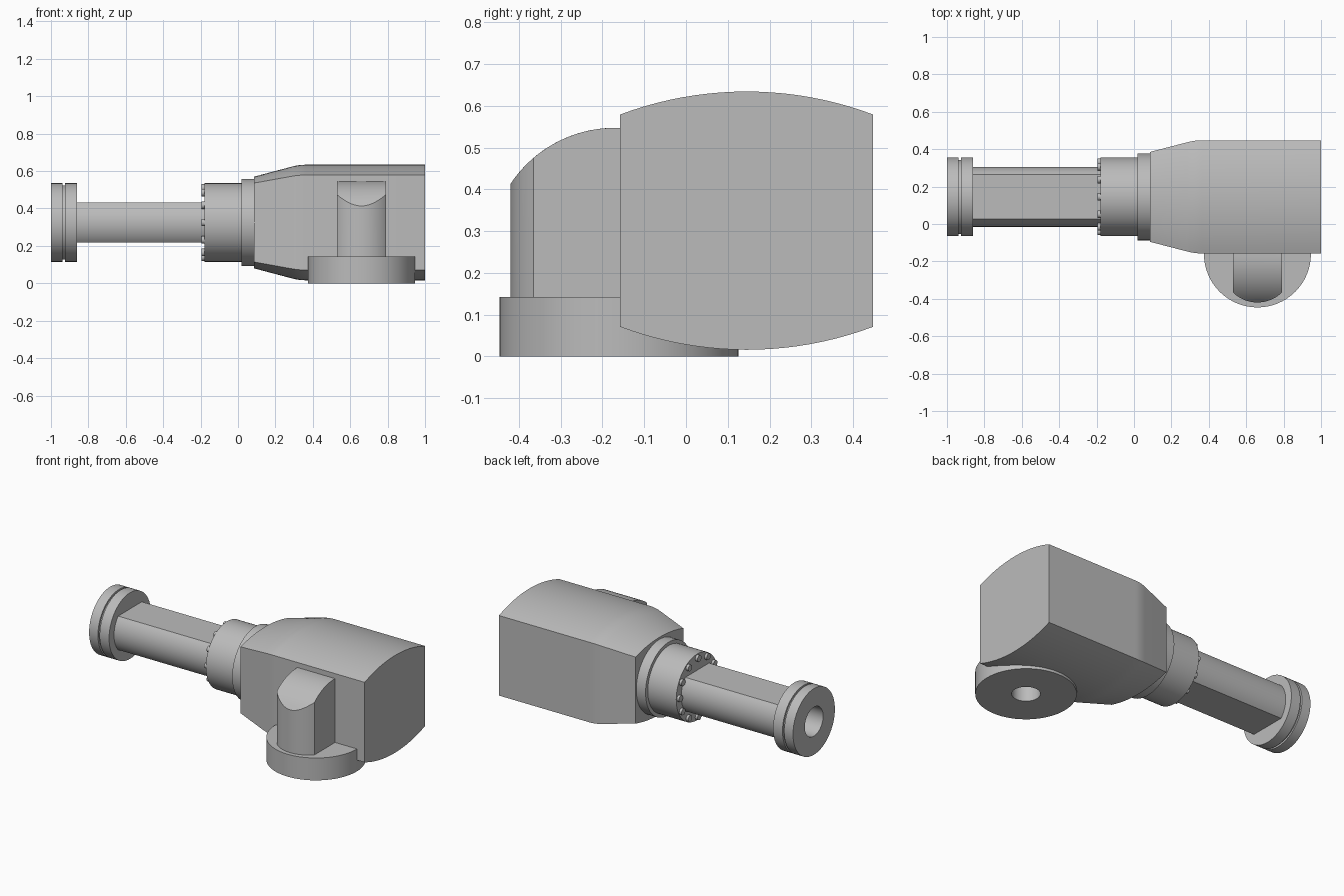
import bpy, bmesh
from math import sin, cos, pi, sqrt, asin, radians
from mathutils import Matrix, Vector

default = bpy.data.objects.get("Cube")
if default:
    bpy.data.objects.remove(default, do_unlink=True)

grey = bpy.data.materials.new("machine grey")
grey.use_nodes = True
grey.diffuse_color = (0.5, 0.5, 0.5, 1)
grey.node_tree.nodes["Principled BSDF"].inputs["Base Color"].default_value = (0.5, 0.5, 0.5, 1)

AXIS_Y, AXIS_Z = 0.145, 0.325      # centre of the horizontal spindle
BASE_X, BASE_Y = 0.66, -0.16       # centre of the mounting base


def finish(name, bm, angle=25):
    bmesh.ops.remove_doubles(bm, verts=bm.verts, dist=1e-5)
    bmesh.ops.recalc_face_normals(bm, faces=bm.faces)
    mesh = bpy.data.meshes.new(name)
    bm.to_mesh(mesh)
    bm.free()
    mesh.materials.append(grey)
    ob = bpy.data.objects.new(name, mesh)
    bpy.context.collection.objects.link(ob)
    bpy.ops.object.select_all(action='DESELECT')
    ob.select_set(True)
    bpy.context.view_layer.objects.active = ob
    bpy.ops.object.shade_smooth_by_angle(angle=radians(angle))
    return ob


def loft(name, rings):
    """Skin a row of matching outlines and cap both ends."""
    bm = bmesh.new()
    loops = [[bm.verts.new(p) for p in ring] for ring in rings]
    n = len(loops[0])
    for a, b in zip(loops, loops[1:]):
        for i in range(n):
            j = (i + 1) % n
            bm.faces.new((a[i], a[j], b[j], b[i]))
    bm.faces.new(loops[0])
    bm.faces.new(loops[-1])
    return finish(name, bm)


def lathe(name, profile, centre, axis, steps=64):
    """Turn (distance along axis, radius) points around an axis."""
    bm = bmesh.new()
    axis = Vector(axis)
    side = Vector((0, 1, 0))
    verts = [bm.verts.new(Vector(centre) + axis * d + side * r) for d, r in profile]
    edges = [bm.edges.new(pair) for pair in zip(verts, verts[1:])]
    bmesh.ops.spin(bm, geom=verts + edges, cent=centre, axis=axis,
                   angle=2 * pi, steps=steps, use_merge=False)
    return finish(name, bm)


def spindle(name, profile):
    return lathe(name, profile, (0, AXIS_Y, AXIS_Z), (1, 0, 0))


def arc(half, height, radius, steps=20):
    """Shallow arch over a chord, running from +half to -half."""
    a = asin(half / radius)
    drop = radius * cos(a)
    angles = [a - 2 * a * i / steps for i in range(steps + 1)]
    return [(radius * sin(t), height + radius * cos(t) - drop) for t in angles]


# Gearbox housing: arched top and bottom, tapering to the spindle
def housing_ring(x):
    bend, blend = 0.325, 0.04
    d = bend - x
    if d > blend:
        run = d
    elif d < -blend:
        run = 0
    else:
        run = (d + blend) ** 2 / (4 * blend)
    half = 0.3025 - 0.26 * run
    edge = 0.254 - 0.18 * run
    top = arc(half, edge, 0.86)
    outline = top + [(-y, -z) for y, z in top]
    return [(x, AXIS_Y + y, AXIS_Z + z) for y, z in outline]


bend_stations = [0.285 + 0.01 * i for i in range(9)]
loft("gearbox_housing", [housing_ring(x) for x in [0.085] + bend_stations + [1.0]])

# Collar and bearing drum
spindle("collar_ring", [(0.02, 0), (0.02, 0.232), (0.09, 0.232), (0.09, 0)])
spindle("bearing_drum", [(-0.18, 0), (-0.18, 0.21), (0.03, 0.21), (0.03, 0)])

# Ring of bolt heads on the drum face
for i in range(12):
    a = 2 * pi * i / 12
    lathe("drum_bolt_%02d" % (i + 1), [(0, 0), (0, 0.02), (0.018, 0.02), (0.018, 0)],
          (-0.196, AXIS_Y + 0.185 * cos(a), AXIS_Z + 0.185 * sin(a)), (1, 0, 0), 16)

# Shaft: round sides with flats above and below
flat, shaft_r = 0.107, 0.16
reach = asin(flat / shaft_r)
sides = [reach - 2 * reach * i / 16 for i in range(17)]
half_round = [(shaft_r * cos(t), shaft_r * sin(t)) for t in sides]
shaft_outline = half_round + [(-y, -z) for y, z in half_round]
loft("flat_sided_shaft", [[(x, AXIS_Y + y, AXIS_Z + z) for y, z in shaft_outline]
                          for x in (-0.87, -0.17)])

# End flange with a groove round the rim and a blind bore
spindle("end_flange", [(-0.88, 0), (-0.88, 0.092), (-1, 0.092), (-1, 0.21),
                       (-0.938, 0.21), (-0.938, 0.198), (-0.926, 0.198),
                       (-0.926, 0.21), (-0.86, 0.21), (-0.86, 0)])

# Mounting base with a blind bore underneath
lathe("mounting_base", [(0.12, 0), (0.12, 0.081), (0, 0.081), (0, 0.286),
                        (0.142, 0.286), (0.142, 0)],
      (BASE_X, BASE_Y, 0), (0, 0, 1))


# Support neck: bowed front, top rolling down towards the front
def neck_top(y):
    return 0.247 + sqrt(max(0, 0.09 - min(0, y + 0.17) ** 2))


front = [(BASE_X + x, -0.365 - h) for x, h in arc(0.132, 0, 0.187, 24)]
bm = bmesh.new()
rows = 16
columns = []
for x, y_front in front:
    ys = [-0.1 + (y_front + 0.1) * i / rows for i in range(rows + 1)]
    columns.append([bm.verts.new((x, -0.1, 0.13))]
                   + [bm.verts.new((x, y, neck_top(y))) for y in ys]
                   + [bm.verts.new((x, y_front, 0.13))])
for a, b in zip(columns, columns[1:]):
    for i in range(len(a)):
        j = (i + 1) % len(a)
        bm.faces.new((a[i], a[j], b[j], b[i]))
bm.faces.new(columns[0])
bm.faces.new(columns[-1])
finish("support_neck", bm)
